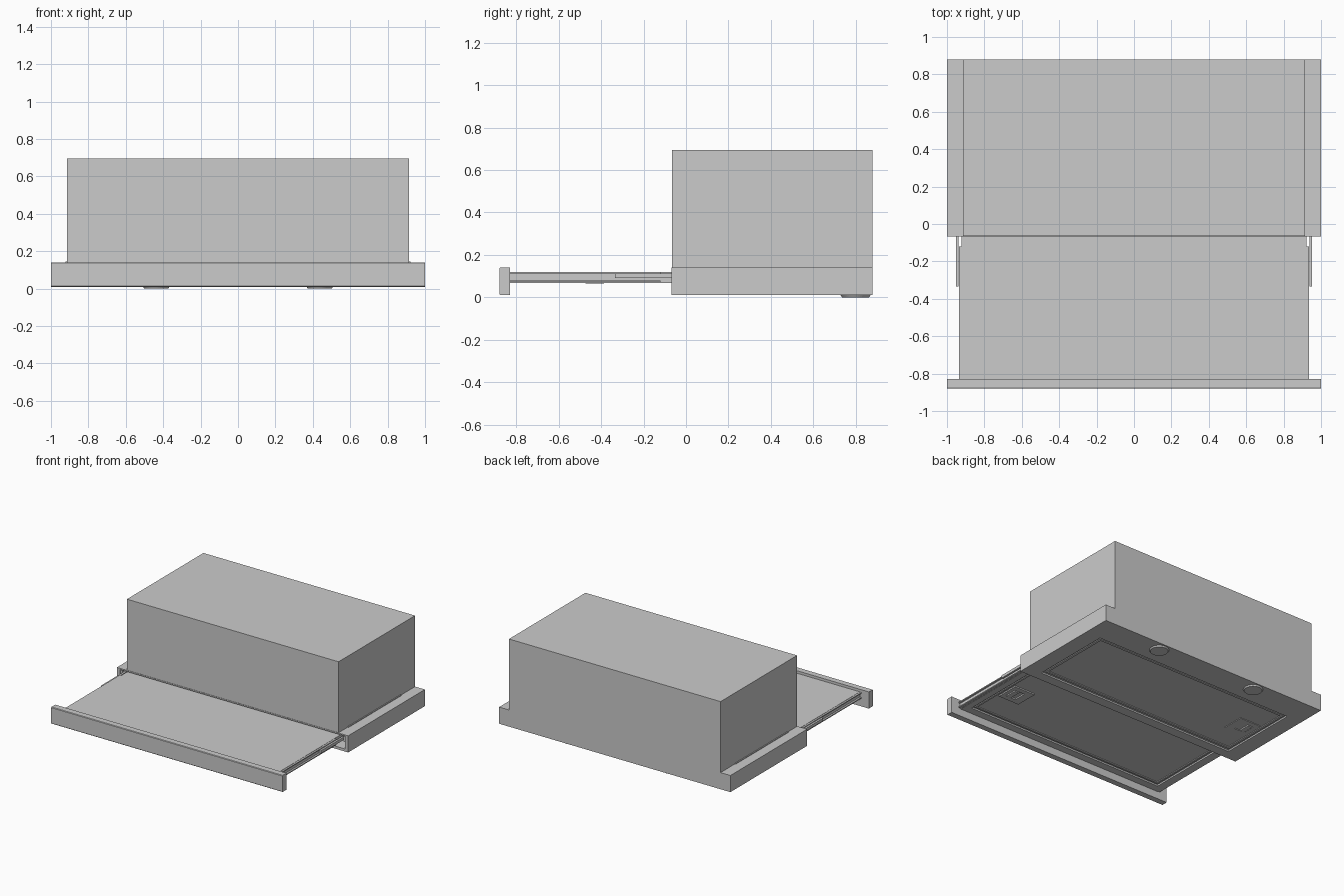
import bpy, bmesh, math

if "Cube" in bpy.data.objects:
    bpy.data.objects.remove(bpy.data.objects["Cube"])


def finish(bm, name, bevel=0):
    bmesh.ops.recalc_face_normals(bm, faces=bm.faces)
    me = bpy.data.meshes.new(name)
    bm.to_mesh(me)
    bm.free()
    ob = bpy.data.objects.new(name, me)
    bpy.context.collection.objects.link(ob)
    if bevel:
        m = ob.modifiers.new("bevel", 'BEVEL')
        m.width, m.segments = bevel, 2
    return ob


def box(name, x, y, z, bevel=0):
    bm = bmesh.new()
    bmesh.ops.create_cube(bm, size=1)
    for v in bm.verts:
        for i, (a, b) in enumerate((x, y, z)):
            v.co[i] = a if v.co[i] < 0 else b
    return finish(bm, name, bevel)


def frame(name, x, y, z, hx, hy):
    """Flat plate with a rectangular hole hx, hy."""
    bm = bmesh.new()
    rings = []
    for zz in z:
        for a, b in ((x, y), (hx, hy)):
            rings.append([bm.verts.new((px, py, zz)) for px, py in
                          ((a[0], b[0]), (a[1], b[0]), (a[1], b[1]), (a[0], b[1]))])
    lo, li, to, ti = rings
    for i in range(4):
        j = (i + 1) % 4
        for p, q in ((lo, li), (to, ti), (lo, to), (li, ti)):
            bm.faces.new((p[i], p[j], q[j], q[i]))
    return finish(bm, name)


def extrude_x(name, pts, x0, x1):
    """Extrude a y-z profile along x."""
    bm = bmesh.new()
    f = bm.faces.new([bm.verts.new((x0, y, z)) for y, z in pts])
    r = bmesh.ops.extrude_face_region(bm, geom=[f])
    bmesh.ops.translate(bm, vec=(x1 - x0, 0, 0),
                        verts=[v for v in r['geom'] if isinstance(v, bmesh.types.BMVert)])
    return finish(bm, name)


# upper motor housing
box("motor_housing", (-.915, .915), (-.065, .88), (.138, .695))

# lower casing, open at the front for the drawer
frame("casing_bottom", (-1, 1), (-.068, .88), (.01, .03), (-.87, .87), (.01, .66))
box("casing_top", (-1, 1), (-.068, .88), (.13, .14))
box("casing_back", (-1, 1), (.865, .88), (.03, .13))

# fixed filter in the casing
box("fixed_filter", (-.87, .87), (.01, .66), (.022, .04))
frame("fixed_filter_rim", (-.855, .855), (.03, .645), (.016, .024), (-.835, .835), (.05, .625))

# sliding drawer
frame("drawer_frame", (-.915, .915), (-.83, .4), (.068, .115), (-.865, .865), (-.77, .38))
box("drawer_filter", (-.87, .87), (-.78, .39), (.08, .1))
box("drawer_top", (-.915, .915), (-.83, .4), (.108, .12))
frame("drawer_filter_rim", (-.85, .85), (-.755, .37), (.074, .082), (-.835, .835), (-.74, .355))

# front bar with softened edges
extrude_x("front_bar", [(-.88, .014), (-.876, .01), (-.83, .01), (-.83, .14),
                        (-.876, .14), (-.88, .136)], -1, 1)


def span(s, a, b):
    return tuple(sorted((s * a, s * b)))


for s, side in ((1, "right"), (-1, "left")):
    # casing sides
    box("casing_side_" + side, span(s, .975, 1), (-.068, .865), (.03, .13))
    # top flange beside the housing
    box("flange_" + side, span(s, .915, .922), (.05, .7), (.14, .146))
    # telescopic rails
    box("inner_rail_web_" + side, span(s, .915, .922), (-.83, .4), (.07, .12))
    for z in ((.072, .08), (.11, .118)):
        box("inner_rail_lip_" + side, span(s, .92, .936), (-.83, -.12), z)
    box("middle_rail_" + side, span(s, .937, .952), (-.335, .4), (.09, .112))
    box("outer_rail_" + side, span(s, .955, .975), (-.06, .6), (.08, .122))
    # lamp
    bm = bmesh.new()
    bmesh.ops.create_cone(bm, cap_ends=True, segments=40, radius1=.064, radius2=.072, depth=.012)
    lamp = finish(bm, "lamp_" + side)
    lamp.location = (s * .437, .8, .006)

# filter latches: one on the drawer, one on the fixed filter
for name, s, cy, z in (("drawer_latch", 1, -.43, .065), ("fixed_latch", -1, .33, .012)):
    frame(name + "_plate", span(s, .64, .82), (cy - .09, cy + .09), (z + .005, z + .016),
          span(s, .7, .79), (cy - .05, cy + .05))
    box(name + "_grip", span(s, .745, .785), (cy - .045, cy + .045), (z, z + .016), .003)
